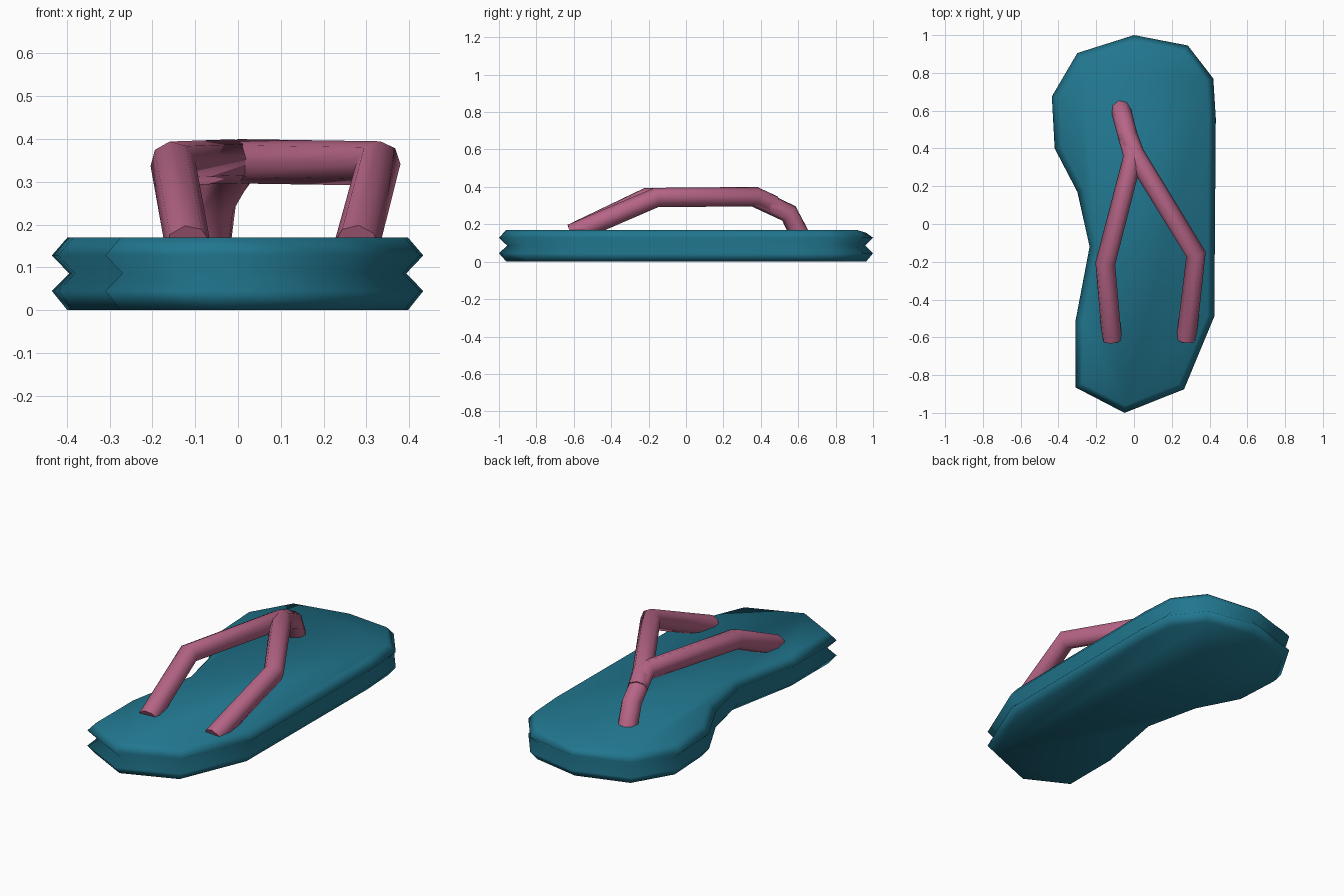
import bpy, bmesh
from mathutils import Vector

if "Cube" in bpy.data.objects:
    bpy.data.objects.remove(bpy.data.objects["Cube"])


def material(name, color):
    mat = bpy.data.materials.new(name)
    mat.diffuse_color = color
    mat.use_nodes = True
    mat.node_tree.nodes["Principled BSDF"].inputs["Base Color"].default_value = mat.diffuse_color
    return mat


def link(name, data, mat):
    obj = bpy.data.objects.new(name, data)
    bpy.context.collection.objects.link(obj)
    data.materials.append(mat)
    return obj


def inset(points, dist):
    """Mitred inward offset of a clockwise outline."""
    out = []
    for i, p in enumerate(points):
        a = (p - points[i - 1]).normalized()
        b = (points[(i + 1) % len(points)] - p).normalized()
        na, nb = Vector((a.y, -a.x)), Vector((b.y, -b.x))
        n = (na + nb).normalized()
        out.append(p + n * dist / n.dot(na))
    return out


teal = material("teal_foam", (0.015, 0.18, 0.27, 1))
pink = material("pink_rubber", (0.47, 0.13, 0.24, 1))

# Foot outline at its widest, clockwise from the toe tip
outline = [Vector(p) for p in [
    (0, 1), (0.285, 0.945), (0.42, 0.77), (0.433, 0.56), (0.425, -0.49),
    (0.265, -0.875), (-0.05, -1), (-0.31, -0.865), (-0.31, -0.515),
    (-0.235, -0.12), (-0.30, 0.17), (-0.42, 0.40), (-0.435, 0.675),
    (-0.30, 0.905)]]

# Sole: two bulging layers lofted as one body
bm = bmesh.new()
rings = []
for z, dist in [(0, 0.036), (0.045, 0), (0.086, 0.04), (0.128, 0), (0.17, 0.036)]:
    rings.append([bm.verts.new((p.x, p.y, z)) for p in inset(outline, dist)])
rings[-1][0].co.z = 0.155  # toe tip dips slightly
count = len(outline)
for low, high in zip(rings, rings[1:]):
    for i in range(count):
        j = (i + 1) % count
        bm.faces.new((low[i], low[j], high[j], high[i]))
bm.faces.new(rings[0])
bm.faces.new(rings[-1])
bmesh.ops.recalc_face_normals(bm, faces=bm.faces)
for f in bm.faces:
    f.smooth = True
mesh = bpy.data.meshes.new("sole")
bm.to_mesh(mesh)
bm.free()
link("sole", mesh, teal)


# Straps: octagonal tubes swept along short paths
def strap(name, path):
    curve = bpy.data.curves.new(name, 'CURVE')
    curve.dimensions = '3D'
    curve.bevel_depth = 0.053
    curve.bevel_resolution = 2
    curve.use_fill_caps = True
    spline = curve.splines.new('POLY')
    spline.points.add(len(path) - 1)
    for pt, co in zip(spline.points, path):
        pt.co = (*co, 1)
    spline.use_smooth = True
    return link(name, curve, pink)


strap("toe_post_and_left_strap", [
    (-0.07, 0.61, 0.14), (-0.055, 0.55, 0.258), (-0.005, 0.36, 0.348),
    (-0.152, -0.21, 0.343), (-0.117, -0.61, 0.15)])
strap("right_strap", [
    (-0.035, 0.47, 0.30), (0.003, 0.37, 0.348),
    (0.328, -0.16, 0.343), (0.277, -0.61, 0.15)])
